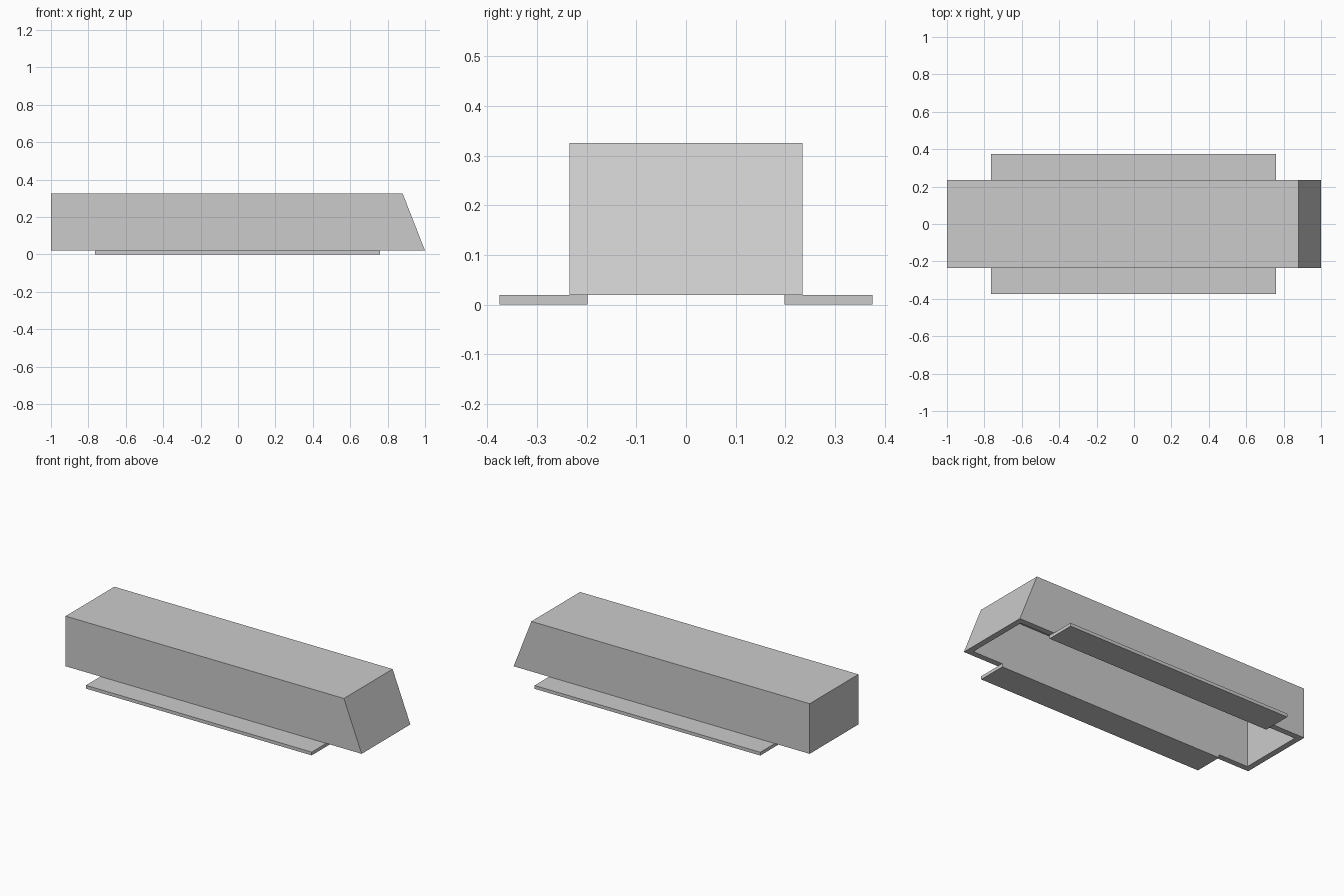
import bpy
import bmesh

cube = bpy.data.objects.get("Cube")
if cube:
    bpy.data.objects.remove(cube, do_unlink=True)

grey = bpy.data.materials.new("light grey")
grey.use_nodes = True
colour = (0.6, 0.6, 0.6, 1)
grey.diffuse_color = colour
grey.node_tree.nodes["Principled BSDF"].inputs["Base Color"].default_value = colour

BASE, TOP, HALF, WALL, ROOF = 0.02, 0.326, 0.235, 0.036, 0.012
SLOPE = 0.12 / (TOP - BASE)  # lean of the sloped end


def finish(name, bm):
    bmesh.ops.recalc_face_normals(bm, faces=bm.faces)
    mesh = bpy.data.meshes.new(name)
    bm.to_mesh(mesh)
    bm.free()
    mesh.materials.append(grey)
    obj = bpy.data.objects.new(name, mesh)
    bpy.context.collection.objects.link(obj)
    return obj


def shell_ring(bm, z, inset):
    """Rectangle at height z whose +x edge follows the sloped end."""
    left, right = -1 + inset, 1 - inset - SLOPE * (z - BASE)
    y = HALF - inset
    return [bm.verts.new(p) for p in
            ((left, -y, z), (right, -y, z), (right, y, z), (left, y, z))]


# Hollow cover, open underneath, with one sloped end
bm = bmesh.new()
rings = [shell_ring(bm, TOP, 0), shell_ring(bm, BASE, 0),
         shell_ring(bm, BASE, WALL), shell_ring(bm, TOP - ROOF, WALL)]
for a, b in zip(rings, rings[1:]):
    for i in range(4):
        j = (i + 1) % 4
        bm.faces.new((a[i], a[j], b[j], b[i]))
bm.faces.new(rings[0])
bm.faces.new(rings[-1])
finish("cover", bm)

# Flat mounting strips along both long sides
for name, side in (("front_flange", -1), ("back_flange", 1)):
    bm = bmesh.new()
    bmesh.ops.create_cube(bm, size=1)
    bmesh.ops.scale(bm, vec=(1.525, 0.177, BASE), verts=bm.verts)
    bmesh.ops.translate(bm, vec=(-0.002, side * 0.2865, BASE / 2), verts=bm.verts)
    finish(name, bm)
